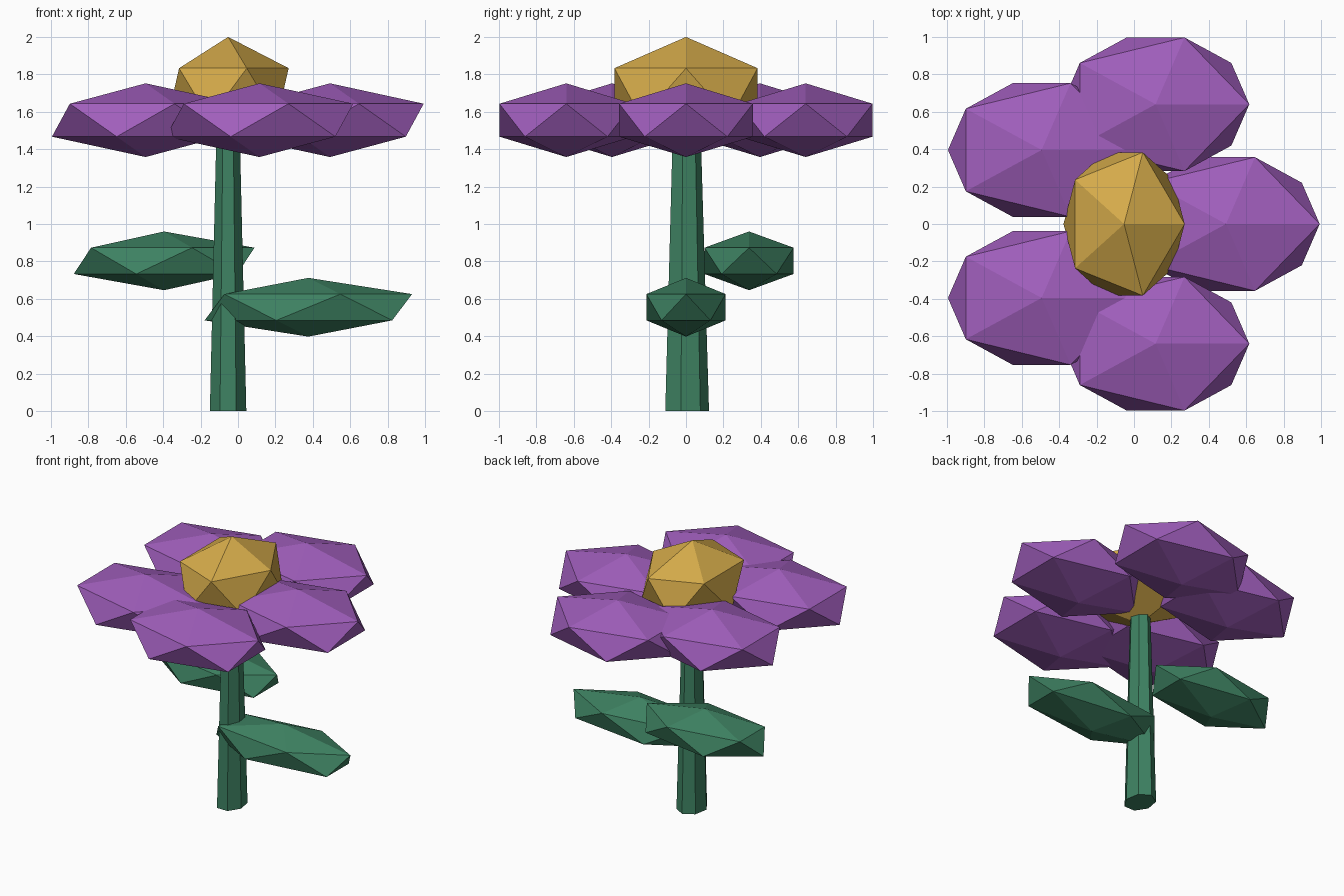
import bpy
from math import cos, sin, tau

cube = bpy.data.objects.get("Cube")
if cube:
    bpy.data.objects.remove(cube, do_unlink=True)


def material(name, rgb):
    mat = bpy.data.materials.new(name)
    mat.use_nodes = True
    mat.diffuse_color = (*rgb, 1)
    mat.node_tree.nodes["Principled BSDF"].inputs["Base Color"].default_value = (*rgb, 1)
    return mat


purple = material("petal purple", (0.352, 0.112, 0.503))
gold = material("centre gold", (0.658, 0.402, 0.068))
green = material("leaf green", (0.048, 0.223, 0.122))


def finish(name, scale, mat):
    obj = bpy.context.object
    obj.name = name
    obj.scale = scale
    obj.data.materials.append(mat)
    bpy.ops.object.transform_apply(location=False, rotation=False, scale=True)
    bpy.ops.object.shade_flat()


def faceted_blob(name, location, scale, mat):
    """Stretched icosahedron, all sharing the same orientation."""
    bpy.ops.mesh.primitive_ico_sphere_add(subdivisions=1, radius=1, location=location)
    finish(name, scale, mat)


AXIS = -0.053  # x position of the stem

# Tapered seven-sided stem
STEM_TOP = 1.45
bpy.ops.mesh.primitive_cone_add(vertices=7, radius1=1, radius2=0.65, depth=STEM_TOP,
                                location=(AXIS, 0, STEM_TOP / 2))
finish("stem", (0.1, 0.123, 1), green)

# Two leaves
faceted_blob("left_leaf", (0.376, 0, 0.555), (0.62, 0.249, 0.157), green)
faceted_blob("right_leaf", (-0.395, 0.337, 0.803), (0.54, 0.28, 0.157), green)

# Ring of five petals
for i in range(5):
    a = tau * i / 5
    faceted_blob(f"petal_{i + 1}", (AXIS + 0.545 * cos(a), 0.673 * sin(a), 1.555),
                 (0.56, 0.42, 0.197), purple)

# Flower centre
faceted_blob("flower_centre", (AXIS, 0, 1.698), (0.362, 0.45, 0.302), gold)
